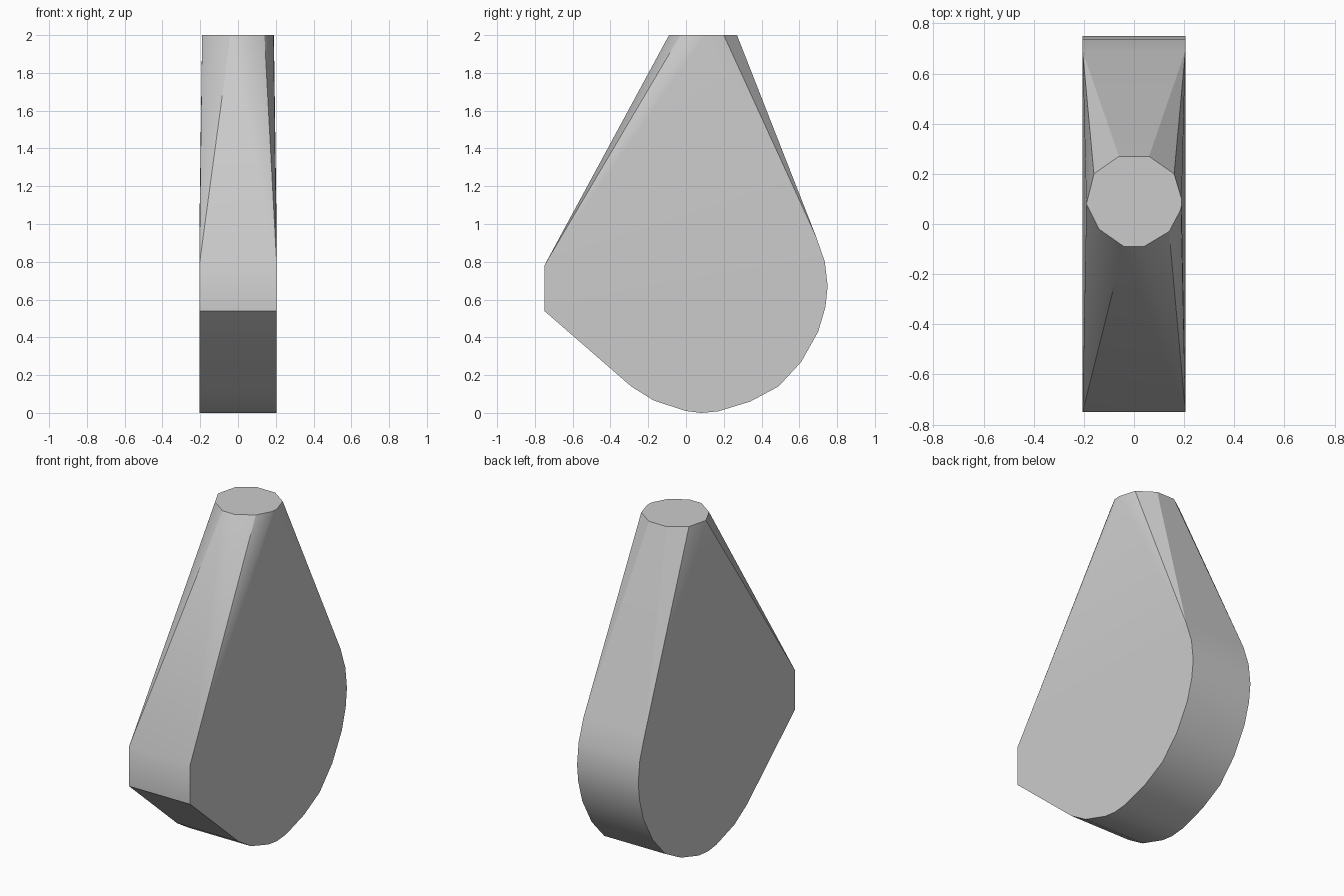
import bpy, bmesh, math
from mathutils import Vector

cube = bpy.data.objects.get("Cube")
if cube:
    bpy.data.objects.remove(cube, do_unlink=True)

HALF_WIDTH = 0.205
TOP_Z = 2.0

# Single matte grey
grey = bpy.data.materials.new("grey")
grey.use_nodes = True
colour = (0.6, 0.6, 0.6, 1)
grey.diffuse_color = colour
grey.node_tree.nodes["Principled BSDF"].inputs["Base Color"].default_value = colour

# Side outline of the wide base (y, z): flat nose, chin and rounded back
base_outline = [
    (-0.75, 0.78), (-0.75, 0.54), (-0.29, 0.14), (-0.17, 0.065), (0.0, 0.01),
    (0.08, 0.0), (0.17, 0.008), (0.34, 0.06), (0.49, 0.14), (0.61, 0.27),
    (0.70, 0.43), (0.738, 0.56), (0.75, 0.67), (0.735, 0.80), (0.69, 0.93),
]

# Small round cap outline at the top (x, y)
cap_outline = [
    (-0.06, 0.27), (0.06, 0.27), (0.16, 0.20), (0.19, 0.10), (0.188, 0.06),
    (0.14, -0.03), (0.04, -0.09), (-0.04, -0.09), (-0.14, -0.02),
    (-0.19, 0.08), (-0.16, 0.20),
]

# Body: skin stretched over the base outline on both sides and the cap
bm = bmesh.new()
for side in (-HALF_WIDTH, HALF_WIDTH):
    for y, z in base_outline:
        bm.verts.new((side, y, z))
for x, y in cap_outline:
    bm.verts.new((x, y, TOP_Z))
hull = bmesh.ops.convex_hull(bm, input=bm.verts[:])
loose = [v for v in bm.verts if not v.link_faces]
bmesh.ops.delete(bm, geom=loose, context="VERTS")
bmesh.ops.dissolve_limit(bm, angle_limit=math.radians(0.5),
                         verts=bm.verts[:], edges=bm.edges[:])
bmesh.ops.recalc_face_normals(bm, faces=bm.faces[:])

mesh = bpy.data.meshes.new("tapered_body")
bm.to_mesh(mesh)
bm.free()
mesh.materials.append(grey)
body = bpy.data.objects.new("tapered_body", mesh)
bpy.context.collection.objects.link(body)

# Soft shading along the curves, crisp rims
bpy.ops.object.select_all(action="DESELECT")
body.select_set(True)
bpy.context.view_layer.objects.active = body
bpy.ops.object.shade_smooth_by_angle(angle=math.radians(30))
